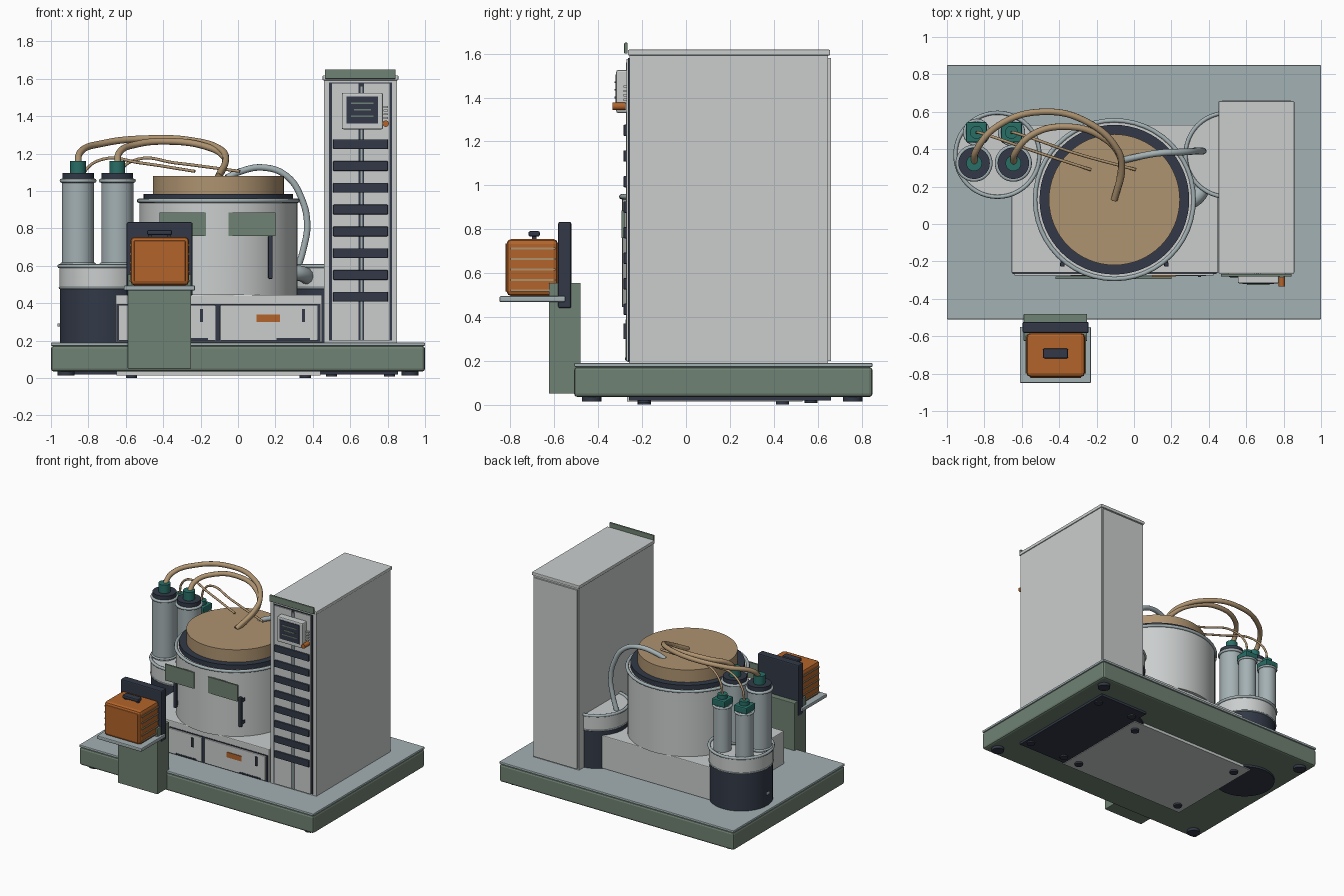
import bpy, math


def material(name, r, g, b):
    m = bpy.data.materials.new(name)
    m.diffuse_color = [(c / 255 / 12.92) if c < 11 else ((c / 255 + 0.055) / 1.055) ** 2.4 for c in (r, g, b)] + [1]
    return m


LIGHT = material("light_grey", 203, 206, 206)
STEEL = material("blue_grey", 164, 177, 180)
GREEN = material("sage_green", 112, 130, 115)
DARK = material("dark_slate", 50, 57, 71)
ORANGE = material("burnt_orange", 178, 100, 42)
TAN = material("tan", 174, 147, 112)
TEAL = material("teal", 40, 110, 102)


def finish(ob, name, mat):
    ob.name = name
    ob.data.materials.clear()
    ob.data.materials.append(mat)
    return ob


def box(name, mat, x0, x1, y0, y1, z0, z1, bevel=0.0):
    bpy.ops.mesh.primitive_cube_add(size=1, location=((x0 + x1) / 2, (y0 + y1) / 2, (z0 + z1) / 2))
    ob = bpy.context.object
    ob.scale = (x1 - x0, y1 - y0, z1 - z0)
    bpy.ops.object.transform_apply(location=False, rotation=False, scale=True)
    if bevel:
        mod = ob.modifiers.new("bevel", 'BEVEL')
        mod.width, mod.segments = bevel, 2
    return finish(ob, name, mat)


def cyl(name, mat, x, y, r, z0, z1, sides=48):
    bpy.ops.mesh.primitive_cylinder_add(vertices=sides, radius=r, depth=z1 - z0, location=(x, y, (z0 + z1) / 2))
    bpy.ops.object.shade_smooth_by_angle(angle=math.radians(35))
    return finish(bpy.context.object, name, mat)


def ring(name, mat, x, y, z, r, thick):
    bpy.ops.mesh.primitive_torus_add(major_radius=r, minor_radius=thick, major_segments=48,
                                     minor_segments=8, location=(x, y, z))
    bpy.ops.object.shade_smooth_by_angle(angle=math.radians(60))
    return finish(bpy.context.object, name, mat)


def hose(name, mat, radius, points):
    cu = bpy.data.curves.new(name, 'CURVE')
    cu.dimensions = '3D'
    cu.bevel_depth, cu.bevel_resolution, cu.resolution_u = radius, 3, 8
    cu.use_fill_caps = True
    sp = cu.splines.new('BEZIER')
    sp.bezier_points.add(len(points) - 1)
    for bp, p in zip(sp.bezier_points, points):
        bp.co = p
        bp.handle_left_type = bp.handle_right_type = 'AUTO'
    ob = bpy.data.objects.new(name, cu)
    bpy.context.collection.objects.link(ob)
    bpy.ops.object.select_all(action='DESELECT')
    ob.select_set(True)
    bpy.context.view_layer.objects.active = ob
    bpy.ops.object.convert(target='MESH')
    return finish(bpy.context.object, name, mat)


# Skid base with deck, underside plates and feet
box("base_frame", GREEN, -1, 1, -0.51, 0.85, 0.035, 0.172, 0.015)
box("deck_plate", STEEL, -1, 1, -0.51, 0.85, 0.172, 0.19, 0.005)
box("pedestal_underplate", LIGHT, -0.65, 0.44, -0.27, 0.53, 0.014, 0.036)
box("tower_underplate", DARK, 0.44, 0.855, -0.26, 0.66, 0.018, 0.036)
for x in (-0.73, 0.5):
    cyl("canister_underplate", DARK, x, 0.37, 0.215, 0.02, 0.036)
for x in (-0.92, 0.92):
    for y in (-0.43, 0.76):
        cyl("base_foot", DARK, x, y, 0.045, 0.014, 0.036, 20)
for x, ys in ((-0.57, (-0.19, 0.44)), (0.36, (-0.19, 0.44)), (0.5, (-0.19, 0.57)), (0.81, (-0.19, 0.57))):
    for y in ys:
        cyl("small_foot", DARK, x, y, 0.03, 0.0 if x < 0.4 else 0.008, 0.02, 16)

# Pedestal cabinet with two drawers
box("pedestal", LIGHT, -0.655, 0.45, -0.262, 0.53, 0.19, 0.445, 0.006)
box("drawer_gap", DARK, -0.65, 0.44, -0.266, -0.26, 0.195, 0.397)
for x0, x1 in ((-0.64, -0.12), (-0.095, 0.425)):
    box("drawer_front", LIGHT, x0, x1, -0.276, -0.26, 0.20, 0.39, 0.004)
    box("drawer_vent", DARK, x1 - 0.22, x1 - 0.04, -0.279, -0.27, 0.203, 0.214)
    box("drawer_handle", DARK, x1 - 0.082, x1 - 0.066, -0.284, -0.27, 0.30, 0.37)
box("drawer_label", ORANGE, 0.1, 0.225, -0.281, -0.272, 0.30, 0.34)

# Main drum with lid
DX, DY = -0.105, 0.13
cyl("drum_flange", LIGHT, DX, DY, 0.40, 0.435, 0.452, 64)
cyl("drum", LIGHT, DX, DY, 0.422, 0.445, 0.95, 64)
ring("drum_rim", STEEL, DX, DY, 0.948, 0.424, 0.012)
cyl("lid_seal", DARK, DX, DY, 0.40, 0.945, 0.985, 64)
cyl("lid", TAN, DX, DY, 0.35, 0.985, 1.08, 64)
for x0 in (-0.42, -0.05):
    box("drum_plate", GREEN, x0, x0 + 0.25, -0.293, -0.281, 0.76, 0.885)
for x in (DX - 0.278, DX + 0.278):
    box("drum_handle", DARK, x - 0.012, x + 0.012, -0.228, -0.205, 0.53, 0.76, 0.006)
    for z in (0.56, 0.73):
        box("handle_post", DARK, x - 0.01, x + 0.01, -0.21, -0.15, z - 0.012, z + 0.012)

# Canisters on both sides of the drum
for x in (-0.73, 0.5):
    cyl("canister_body", DARK, x, 0.37, 0.223, 0.19, 0.48)
    cyl("canister_collar", LIGHT, x, 0.37, 0.225, 0.48, 0.595)
    ring("canister_rim", STEEL, x, 0.37, 0.598, 0.225, 0.011)
    ring("canister_band", STEEL, x, 0.37, 0.482, 0.223, 0.006)
box("canister_tap", STEEL, -0.965, -0.91, 0.35, 0.38, 0.275, 0.292, 0.004)

# Filter tubes: tall pair in front, short pair behind
for x in (-0.855, -0.645):
    cyl("tall_tube", STEEL, x, 0.325, 0.086, 0.59, 1.055)
    ring("tall_tube_foot_ring", STEEL, x, 0.325, 0.61, 0.087, 0.008)
    ring("tall_tube_rim", STEEL, x, 0.325, 1.055, 0.088, 0.011)
    cyl("tall_tube_cap", DARK, x, 0.325, 0.084, 1.055, 1.095)
    cyl("tall_tube_connector", TEAL, x, 0.325, 0.042, 1.09, 1.16, 24)
for x in (-0.842, -0.655):
    cyl("short_tube", STEEL, x, 0.49, 0.064, 0.59, 0.94)
    ring("short_tube_rim", STEEL, x, 0.49, 0.935, 0.064, 0.009)
    box("short_tube_cap", TEAL, x - 0.055, x + 0.055, 0.435, 0.545, 0.94, 0.99, 0.008)
    cyl("short_tube_connector", TEAL, x, 0.49, 0.035, 0.985, 1.02, 20)

# Hoses and pipe
hose("outer_hose", TAN, 0.018, [(-0.855, 0.325, 1.14), (-0.845, 0.39, 1.205), (-0.72, 0.53, 1.255), (-0.48, 0.6, 1.28),
                                (-0.25, 0.545, 1.27), (-0.09, 0.4, 1.22), (-0.065, 0.3, 1.17), (-0.105, 0.13, 1.08)])
hose("inner_hose", TAN, 0.018, [(-0.645, 0.325, 1.14), (-0.635, 0.38, 1.205), (-0.54, 0.48, 1.25), (-0.36, 0.52, 1.265),
                                (-0.18, 0.47, 1.24), (-0.075, 0.36, 1.185), (-0.075, 0.25, 1.13), (-0.105, 0.13, 1.075)])
for x, xe in ((-0.842, -0.23), (-0.655, 0.01)):
    hose("thin_line", TAN, 0.008, [(x, 0.49, 1.01), (x + 0.02, 0.487, 1.10), (x + 0.12, 0.455, 1.17),
                                   (x + 0.32, 0.385, 1.15), (xe, 0.29, 1.105)])
hose("return_hose", STEEL, 0.018, [(-0.06, 0.34, 1.07), (0.0, 0.355, 1.10), (0.14, 0.38, 1.125), (0.26, 0.385, 1.08),
                                   (0.34, 0.39, 0.96), (0.37, 0.39, 0.82), (0.35, 0.39, 0.69), (0.32, 0.39, 0.59)])
hose("drain_pipe", STEEL, 0.042, [(0.27, 0.11, 0.565), (0.33, 0.14, 0.56), (0.39, 0.23, 0.535), (0.47, 0.33, 0.53)])

# Control tower
box("tower_body", LIGHT, 0.46, 0.85, -0.258, 0.648, 0.19, 1.6)
box("tower_top", LIGHT, 0.452, 0.857, -0.265, 0.657, 1.592, 1.618, 0.005)
box("tower_back_panel", LIGHT, 0.47, 0.84, 0.64, 0.66, 0.2, 1.58)
box("tower_crest", GREEN, 0.465, 0.842, -0.282, -0.266, 1.6, 1.65, 0.004)
box("tower_front_recess", DARK, 0.487, 0.823, -0.264, -0.25, 0.2, 1.58)
for x0, x1 in ((0.502, 0.645), (0.674, 0.81)):
    box("tower_door", LIGHT, x0, x1, -0.271, -0.25, 0.2, 1.575)
box("tower_center_rail", STEEL, 0.652, 0.668, -0.273, -0.25, 0.2, 1.56)
for i in range(8):
    z = 1.25 - i * 0.1165
    box("tower_module", DARK, 0.508, 0.802, -0.285, -0.262, z - 0.026, z + 0.026, 0.005)

# Control screen
box("screen_housing", LIGHT, 0.555, 0.775, -0.318, -0.262, 1.33, 1.525, 0.008)
box("screen", DARK, 0.58, 0.748, -0.322, -0.31, 1.36, 1.505)
for i, (x0, x1) in enumerate(((0.605, 0.725), (0.62, 0.71), (0.605, 0.725))):
    z = 1.47 - i * 0.035
    box("screen_line", GREEN, x0, x1, -0.325, -0.32, z - 0.004, z + 0.004)
for i in range(4):
    box("side_button", LIGHT, 0.778, 0.802, -0.285, -0.268, 1.385 + i * 0.02, 1.395 + i * 0.02)
knob = cyl("knob", ORANGE, 0, 0, 0.017, -0.03, 0.03, 20)
knob.rotation_euler.x = math.pi / 2
knob.location = (0.79, -0.305, 1.36)

# Front stand with tray, backrest and orange case
box("stand_column", GREEN, -0.59, -0.25, -0.625, -0.48, 0.05, 0.555, 0.004)
box("stand_tray", STEEL, -0.61, -0.23, -0.85, -0.55, 0.468, 0.495, 0.006)
box("stand_backplate", DARK, -0.595, -0.243, -0.583, -0.523, 0.44, 0.833, 0.008)
box("case_body", ORANGE, -0.575, -0.262, -0.818, -0.583, 0.495, 0.755, 0.022)
box("case_front_panel", ORANGE, -0.555, -0.282, -0.823, -0.81, 0.515, 0.735, 0.004)
box("case_handle", DARK, -0.487, -0.352, -0.718, -0.666, 0.766, 0.791, 0.008)
for x in (-0.47, -0.369):
    box("case_handle_post", DARK, x - 0.01, x + 0.01, -0.702, -0.682, 0.75, 0.772)
for x in (-0.577, -0.26):
    for i in range(5):
        z = 0.52 + i * 0.048
        box("case_slat", TAN, x - 0.004, x + 0.004, -0.8, -0.595, z - 0.005, z + 0.005)
